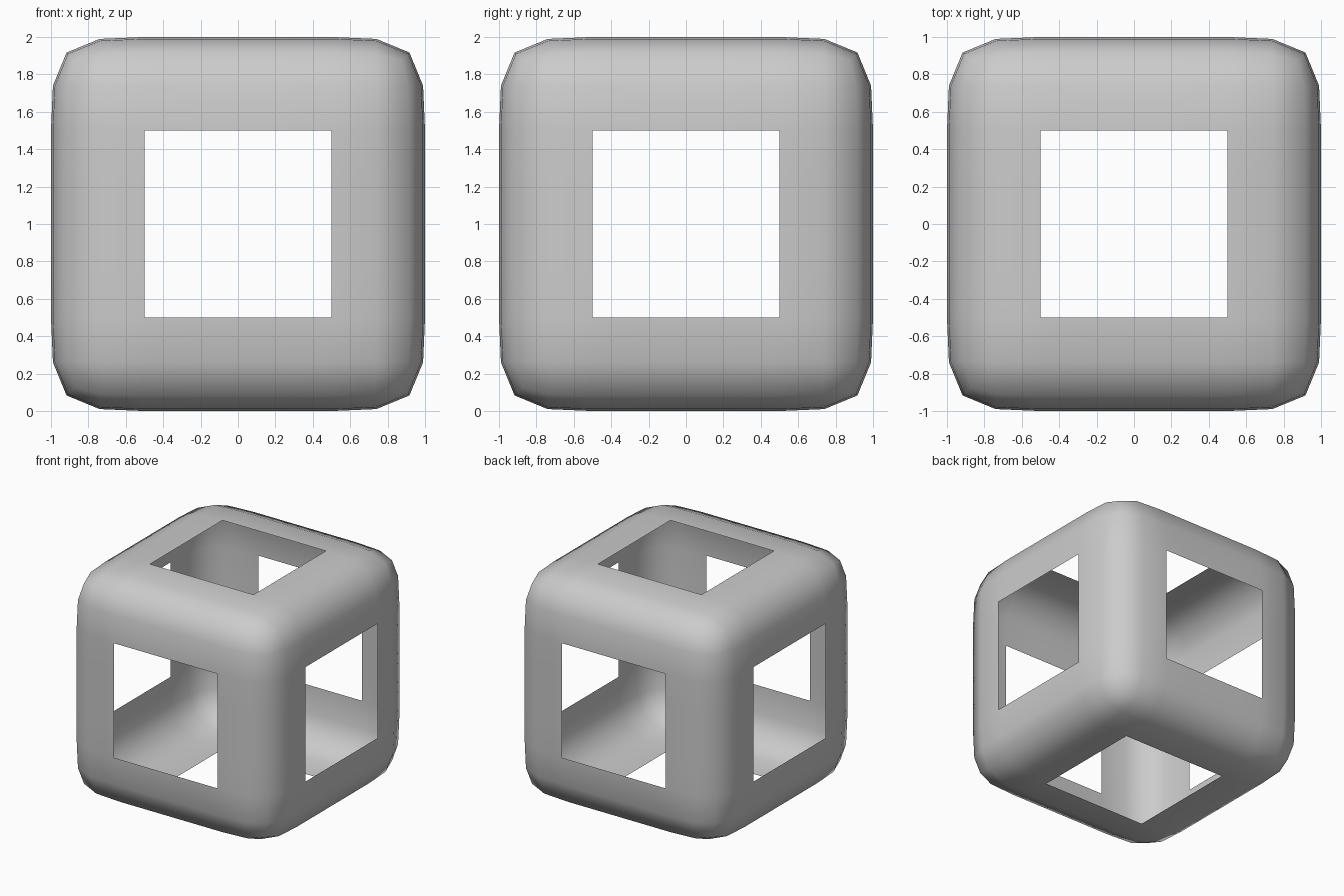
import bpy, bmesh

if "Cube" in bpy.data.objects:
    bpy.data.objects.remove(bpy.data.objects["Cube"])

# Cube shell with a 4 x 4 grid on each side, standing on z = 0
mesh = bpy.data.meshes.new("rounded_cube_frame")
frame = bpy.data.objects.new("rounded_cube_frame", mesh)
bpy.context.collection.objects.link(frame)
bm = bmesh.new()
bmesh.ops.create_cube(bm, size=2)
bmesh.ops.subdivide_edges(bm, edges=bm.edges[:], cuts=3, use_grid_fill=True)
bm.to_mesh(mesh)
bm.free()

# One level of smoothing rounds the cube's edges and corners
bpy.context.view_layer.objects.active = frame
frame.select_set(True)
sub = frame.modifiers.new("round_edges", "SUBSURF")
sub.levels = sub.render_levels = 1
bpy.ops.object.modifier_apply(modifier=sub.name)

# Square opening in the middle of every side
bm = bmesh.new()
bm.from_mesh(mesh)
middle = [f for f in bm.faces
          if sorted(abs(c) for c in f.calc_center_median())[1] < 0.5]
bmesh.ops.delete(bm, geom=middle, context="FACES")
bmesh.ops.translate(bm, verts=bm.verts, vec=(0, 0, 1))
for f in bm.faces:
    f.smooth = True
bm.to_mesh(mesh)
bm.free()
